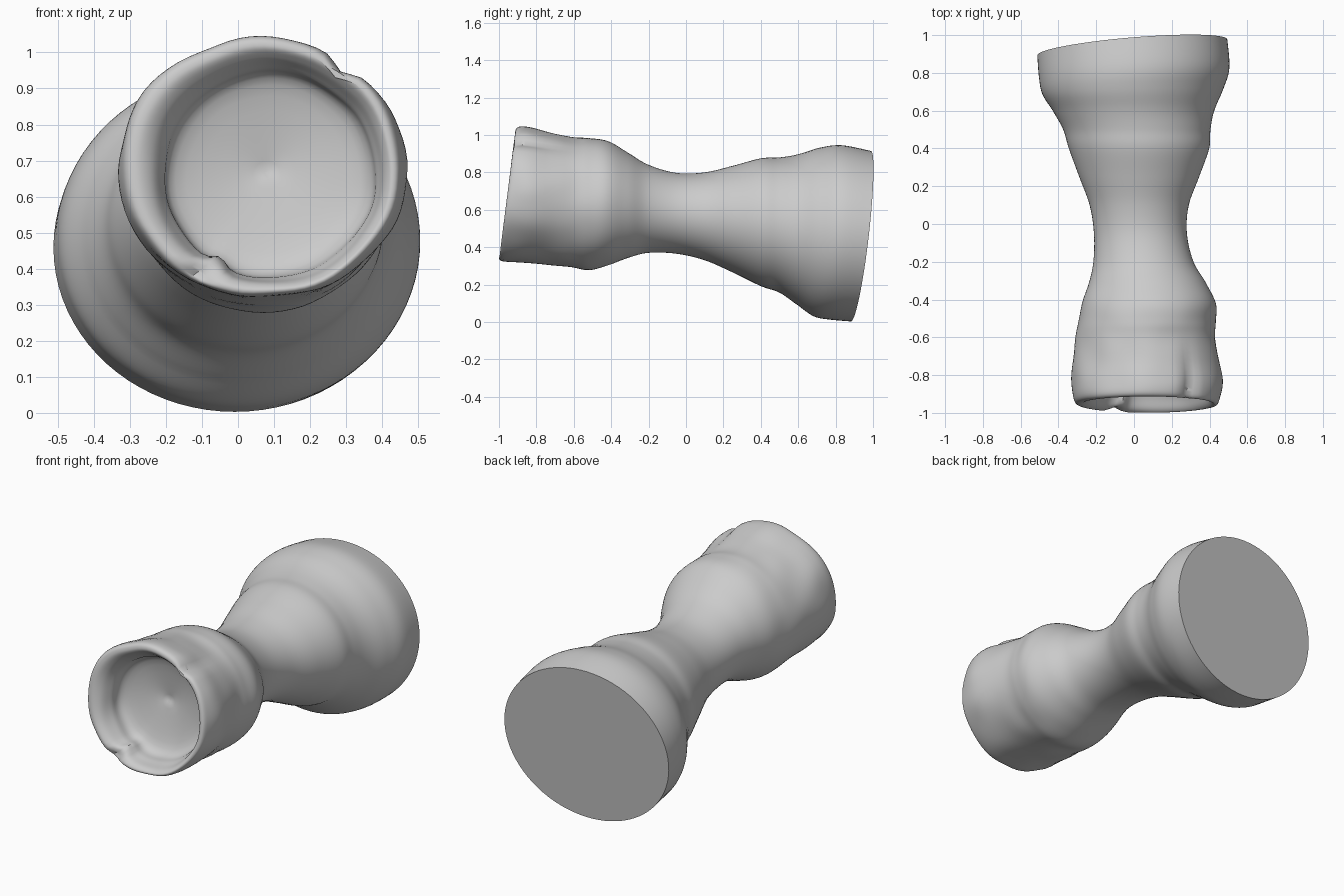
import bpy, bmesh, math
from mathutils import Vector, noise

if "Cube" in bpy.data.objects:
    bpy.data.objects.remove(bpy.data.objects["Cube"])

SEG = 80   # points around each ring
SUB = 6    # rings between two listed sections
RIM = 4    # index of the rim section

# Sections: y, x min, x max, z min, z max
sections = [
    # hollow in the front end, floor to rim
    (-0.75, 0.07, 0.09, 0.65, 0.67),
    (-0.80, -0.17, 0.34, 0.41, 0.91),
    (-0.88, -0.21, 0.385, 0.37, 0.955),
    (-0.935, -0.245, 0.41, 0.355, 0.985),
    (-0.956, -0.29, 0.435, 0.335, 1.015),
    # outside of the cup
    (-0.93, -0.323, 0.457, 0.32, 1.04),
    (-0.82, -0.332, 0.47, 0.315, 1.03),
    (-0.62, -0.312, 0.432, 0.292, 0.987),
    (-0.52, -0.297, 0.433, 0.28, 0.985),
    (-0.42, -0.275, 0.432, 0.303, 0.97),
    (-0.31, -0.238, 0.38, 0.343, 0.905),
    # waist
    (-0.20, -0.215, 0.315, 0.37, 0.84),
    (-0.05, -0.212, 0.28, 0.365, 0.797),
    (0.10, -0.235, 0.29, 0.33, 0.80),
    (0.25, -0.29, 0.345, 0.265, 0.835),
    (0.40, -0.345, 0.398, 0.192, 0.875),
    # flared back end
    (0.50, -0.375, 0.405, 0.157, 0.88),
    (0.60, -0.43, 0.425, 0.088, 0.897),
    (0.70, -0.485, 0.472, 0.03, 0.932),
    (0.80, -0.503, 0.505, 0.013, 0.945),
    (0.935, -0.512, 0.494, 0.003, 0.915),
]


def spline(a, b, c, d, t):
    return 0.5 * (2*b + (c - a)*t + (2*a - 5*b + 4*c - d)*t*t + (3*b - a - 3*c + d)*t**3)


def clamp(v):
    return max(0.0, min(1.0, v))


def bump(value, centre, width):
    return math.exp(-((value - centre) / width) ** 2)


def angle_bump(a, centre, width):
    d = (a - math.radians(centre) + math.pi) % math.tau - math.pi
    return math.exp(-(d / math.radians(width)) ** 2)


# Smoothly resample the sections
rings = []
last = len(sections) - 1
for i in range(last):
    four = [sections[max(0, min(last, i + k))] for k in (-1, 0, 1, 2)]
    for s in range(SUB):
        rings.append(([spline(*v, s / SUB) for v in zip(*four)], i + s / SUB))
rings.append((sections[last], last))

bm = bmesh.new()
loops = []
for (y, x0, x1, z0, z1), pos in rings:
    cx, cz, rx, rz = (x0 + x1) / 2, (z0 + z1) / 2, (x1 - x0) / 2, (z1 - z0) / 2
    # both ends are cut at a slant
    back = clamp((y - 0.6) / 0.335)
    tx = 0.042 * back
    tz = 0.053 * back + 0.043 * clamp((-0.72 - y) / 0.22)
    loop = []
    for k in range(SEG):
        a = math.tau * k / SEG
        c, s = math.cos(a), math.sin(a)
        py = y + tx * c + tz * s
        # groove along the upper right of the cup, starting at the rim
        scale = 1.0
        if pos >= RIM:
            scale -= 0.07 * angle_bump(a, 54, 6) * bump(py, -0.88, 0.17)
        # nick and inner lump at the lower left of the rim
        nick = angle_bump(a, 240, 6)
        py += 0.03 * nick * bump(pos, RIM, 1)
        scale -= 0.10 * nick * bump(pos, RIM - 1.7, 1)
        p = Vector((cx + rx * c * scale, py, cz + rz * s * scale))
        # worn, uneven surface on the cup
        worn = 0.01 * clamp((-0.3 - y) * 3) * clamp(rx * 5)
        n = noise.noise(p * 6)
        p.x += c * worn * n
        p.z += s * worn * n
        loop.append(bm.verts.new(p))
    loops.append(loop)

for a, b in zip(loops, loops[1:]):
    for k in range(SEG):
        j = (k + 1) % SEG
        bm.faces.new((a[k], a[j], b[j], b[k]))
# hollow floor and flat back cap
bm.faces.new(loops[0])
bm.faces.new(loops[-1])
bmesh.ops.recalc_face_normals(bm, faces=bm.faces)

mesh = bpy.data.meshes.new("waisted_stem_with_hollow_end")
bm.to_mesh(mesh)
bm.free()
body = bpy.data.objects.new("waisted_stem_with_hollow_end", mesh)
bpy.context.collection.objects.link(body)
bpy.context.view_layer.objects.active = body
body.select_set(True)
bpy.ops.object.shade_smooth_by_angle(angle=math.radians(40))
